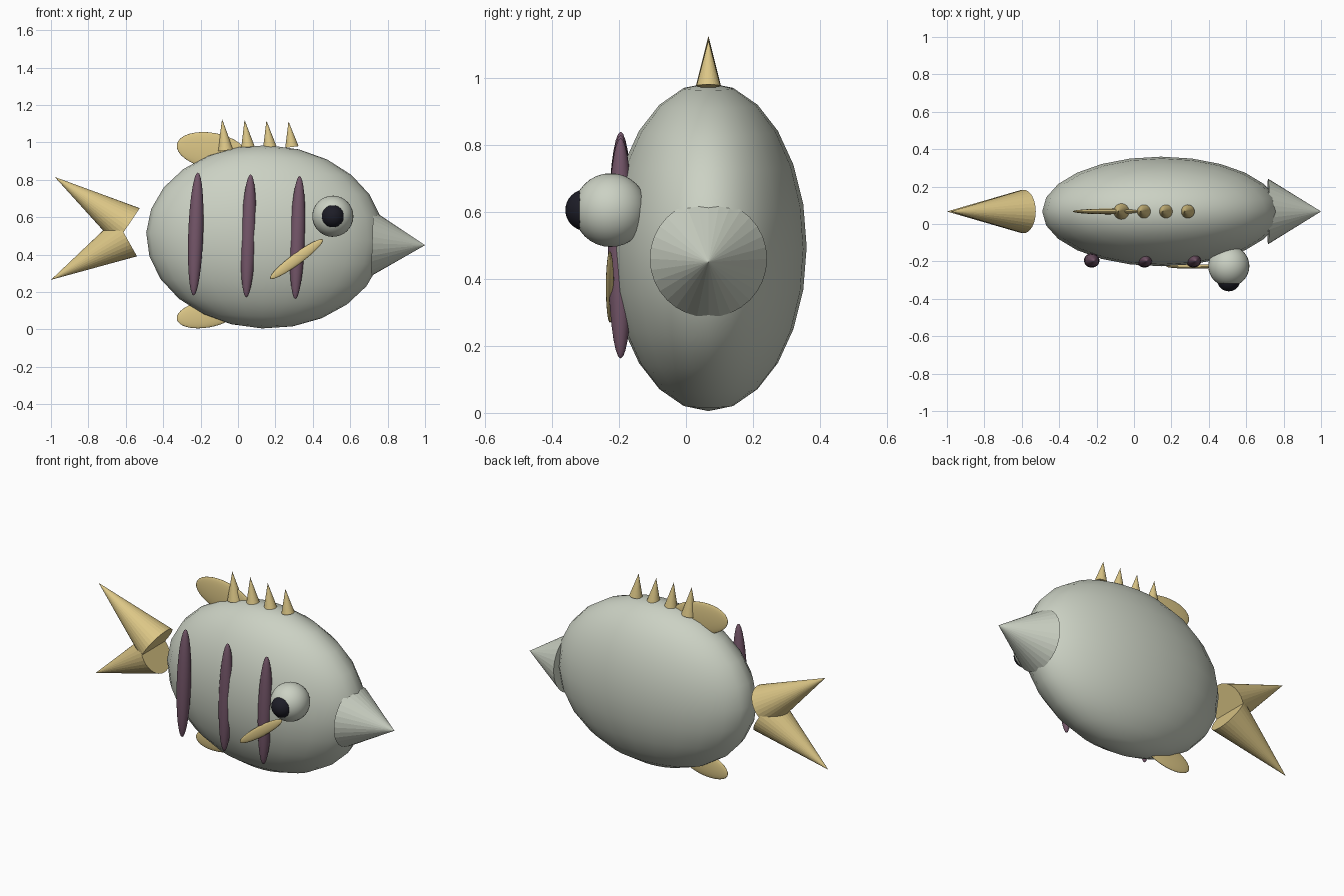
import bpy
import math
from mathutils import Vector

if "Cube" in bpy.data.objects:
    bpy.data.objects.remove(bpy.data.objects["Cube"])

MID_Y = 0.067            # plane of symmetry of the body
PITCH = math.radians(2)  # whole fish dips slightly nose-down


def material(name, rgb):
    m = bpy.data.materials.new(name)
    m.diffuse_color = (*rgb, 1)
    m.use_nodes = True
    m.node_tree.nodes["Principled BSDF"].inputs["Base Color"].default_value = m.diffuse_color
    return m


GREY = material("pale_grey_green", (0.60, 0.64, 0.55))
YELLOW = material("straw_yellow", (0.72, 0.57, 0.24))
PURPLE = material("dusty_purple", (0.18, 0.095, 0.145))
BLACK = material("near_black", (0.012, 0.012, 0.02))


def ellipsoid(name, centre, radii, mat, tilt=PITCH, segments=32, rings=16):
    """Smooth stretched ball, tilted about the y axis."""
    bpy.ops.mesh.primitive_uv_sphere_add(segments=segments, ring_count=rings,
                                         radius=1, location=centre)
    ob = bpy.context.object
    ob.name = name
    ob.scale = radii
    ob.rotation_euler = (0, tilt, 0)
    ob.data.materials.append(mat)
    bpy.ops.object.shade_smooth()
    return ob


def cone(name, base, tip, radius, mat, sides=32):
    """Flat-shaded cone from a base centre to a tip."""
    base, tip = Vector(base), Vector(tip)
    axis = tip - base
    bpy.ops.mesh.primitive_cone_add(vertices=sides, radius1=radius, radius2=0,
                                    depth=axis.length, location=(base + tip) / 2)
    ob = bpy.context.object
    ob.name = name
    ob.rotation_euler = axis.to_track_quat('Z', 'Y').to_euler()
    ob.data.materials.append(mat)
    return ob


# Body and pointed mouth
ellipsoid("body", (0.145, MID_Y, 0.495), (0.636, 0.293, 0.49), GREY,
          segments=24, rings=12)
cone("mouth", (0.717, MID_Y, 0.46), (1.0, MID_Y, 0.45), 0.175, GREY)

# Eye and pupil on the front flank
ellipsoid("eye", (0.507, -0.225, 0.605), (0.11, 0.11, 0.11), GREY)
ellipsoid("pupil", (0.507, -0.298, 0.605), (0.062, 0.062, 0.062), BLACK)

# Three vertical stripes
for i, x in enumerate((-0.226, 0.056, 0.318)):
    ellipsoid(f"stripe_{i + 1}", (x, -0.195, 0.51 - 0.035 * (x + 0.226)),
              (0.04, 0.038, 0.329), PURPLE)

# Flat fins: side, upper and lower
ellipsoid("side_fin", (0.313, -0.227, 0.376), (0.175, 0.012, 0.03), YELLOW,
          tilt=math.radians(-36.5))
ellipsoid("upper_fin", (-0.14, MID_Y, 0.956), (0.19, 0.015, 0.095), YELLOW,
          tilt=math.radians(10))
ellipsoid("lower_fin", (-0.165, MID_Y, 0.083), (0.165, 0.015, 0.073), YELLOW,
          tilt=math.radians(-10))

# Row of back spikes
for i, x in enumerate((-0.067, 0.053, 0.17, 0.288)):
    radius, base_z = (0.042, 0.957) if i == 0 else (0.036, 0.975)
    cone(f"back_spike_{i + 1}", (x, MID_Y, base_z),
         (x - 0.018, MID_Y, 1.125 - 0.004 * i), radius, YELLOW)

# Forked tail made of two crossing cones
cone("tail_upper", (-0.59, MID_Y, 0.552), (-0.98, MID_Y, 0.815), 0.116, YELLOW)
cone("tail_lower", (-0.597, MID_Y, 0.492), (-1.0, MID_Y, 0.265), 0.116, YELLOW)
